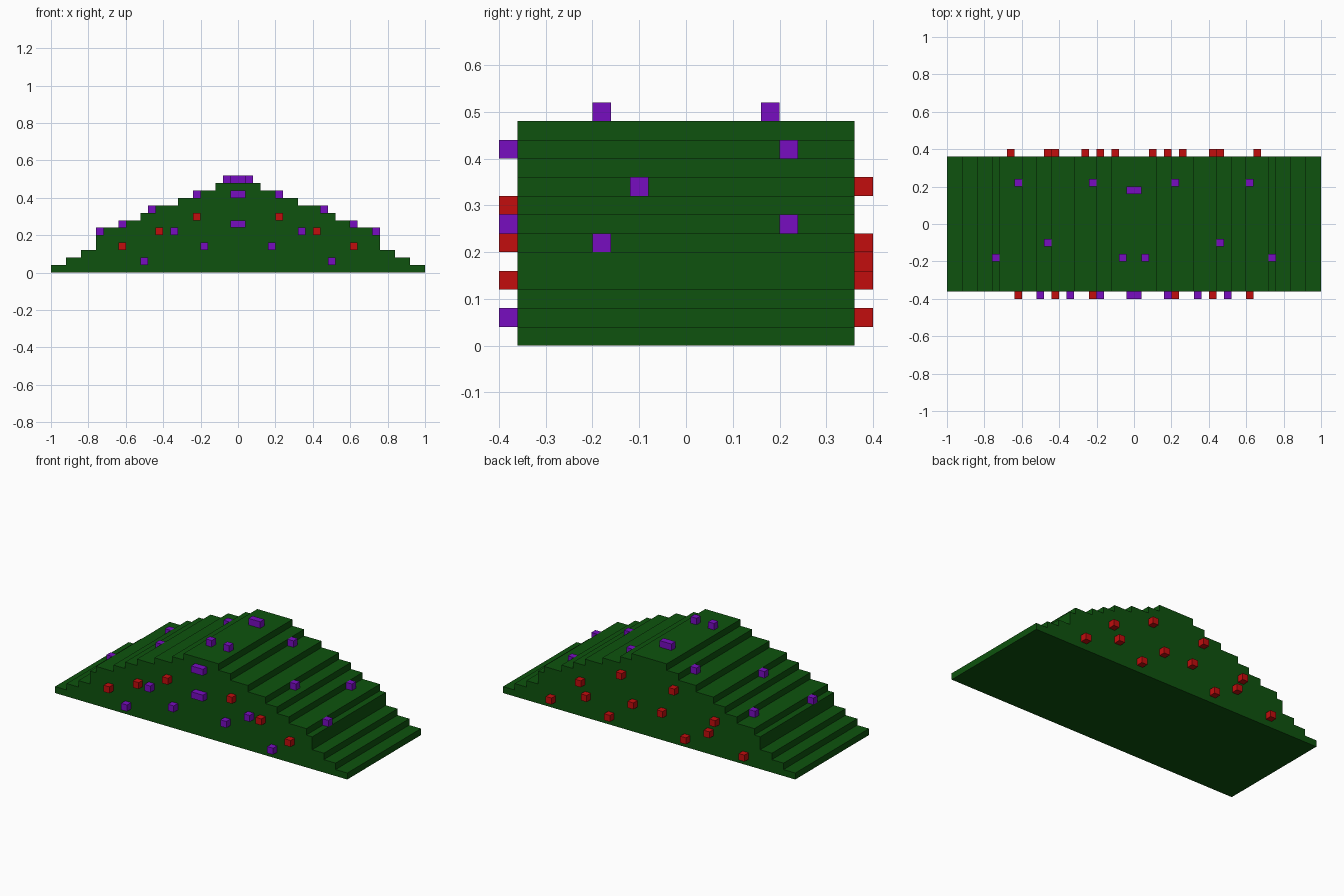
import bpy, bmesh

cube = bpy.data.objects.get("Cube")
if cube:
    bpy.data.objects.remove(cube, do_unlink=True)

S = 0.04    # block size and step height
D = 0.36    # half depth of the mound


def material(name, rgb):
    m = bpy.data.materials.new(name)
    m.use_nodes = True
    m.diffuse_color = (*rgb, 1)
    m.node_tree.nodes["Principled BSDF"].inputs["Base Color"].default_value = (*rgb, 1)
    return m


GREEN = material("leaf_green", (0.0044, 0.086, 0.0044))
PURPLE = material("berry_purple", (0.185, 0.004, 0.53))
RED = material("berry_red", (0.54, 0.004, 0.004))


def finish(bm, name, mat):
    bmesh.ops.recalc_face_normals(bm, faces=bm.faces)
    me = bpy.data.meshes.new(name)
    bm.to_mesh(me)
    bm.free()
    me.materials.append(mat)
    ob = bpy.data.objects.new(name, me)
    bpy.context.collection.objects.link(ob)
    return ob


def block(name, x, y, z, mat, width=S):
    bm = bmesh.new()
    bmesh.ops.create_cube(bm, size=1)
    bmesh.ops.scale(bm, vec=(width, S, S), verts=bm.verts)
    ob = finish(bm, name, mat)
    ob.location = (x, y, z)


def pair(name, x, y, z, mat):
    block(name + "_left", x, y, z, mat)
    block(name + "_right", -x, y, z, mat)


# Stepped mound: half width of each layer, bottom to top
half_widths = [1.0, 0.92, 0.84, 0.76, 0.76, 0.72, 0.60, 0.52, 0.44, 0.32, 0.20, 0.12]
side = []
for i, w in enumerate(half_widths):
    for p in ((w, i * S), (w, (i + 1) * S)):
        if len(side) > 1 and side[-1][0] == side[-2][0] == p[0]:
            side.pop()          # merge layers of equal width
        if not side or side[-1] != p:
            side.append(p)
outline = side + [(-x, z) for x, z in reversed(side)]
bm = bmesh.new()
face = bm.faces.new([bm.verts.new((x, -D, z)) for x, z in outline])
ext = bmesh.ops.extrude_face_region(bm, geom=[face])
bmesh.ops.translate(bm, vec=(0, 2 * D, 0),
                    verts=[v for v in ext["geom"] if isinstance(v, bmesh.types.BMVert)])
finish(bm, "stepped_mound", GREEN)

# Berries sitting on the steps
for i, (x, y, z) in enumerate([(0.74, -0.18, 0.22), (0.62, 0.22, 0.26), (0.46, -0.10, 0.34),
                               (0.22, 0.22, 0.42), (0.06, -0.18, 0.50)]):
    pair(f"step_berry_{i + 1}", x, y, z, PURPLE)
block("top_wide_berry", 0, 0.18, 0.50, PURPLE, 2 * S)

# Berries on the front wall
FRONT, BACK = -D - S / 2, D + S / 2
for i, (x, z) in enumerate([(0.50, 0.06), (0.34, 0.22), (0.18, 0.14)]):
    pair(f"front_purple_berry_{i + 1}", x, FRONT, z, PURPLE)
for i, (x, z) in enumerate([(0.62, 0.14), (0.42, 0.22), (0.22, 0.30)]):
    pair(f"front_red_berry_{i + 1}", x, FRONT, z, RED)
for i, z in enumerate((0.26, 0.42)):
    block(f"front_wide_berry_{i + 1}", 0, FRONT, z, PURPLE, 2 * S)

# Berries on the back wall
for i, (x, z) in enumerate([(0.66, 0.06), (0.46, 0.22), (0.42, 0.14),
                            (0.26, 0.06), (0.18, 0.34), (0.10, 0.18)]):
    pair(f"back_red_berry_{i + 1}", x, BACK, z, RED)
